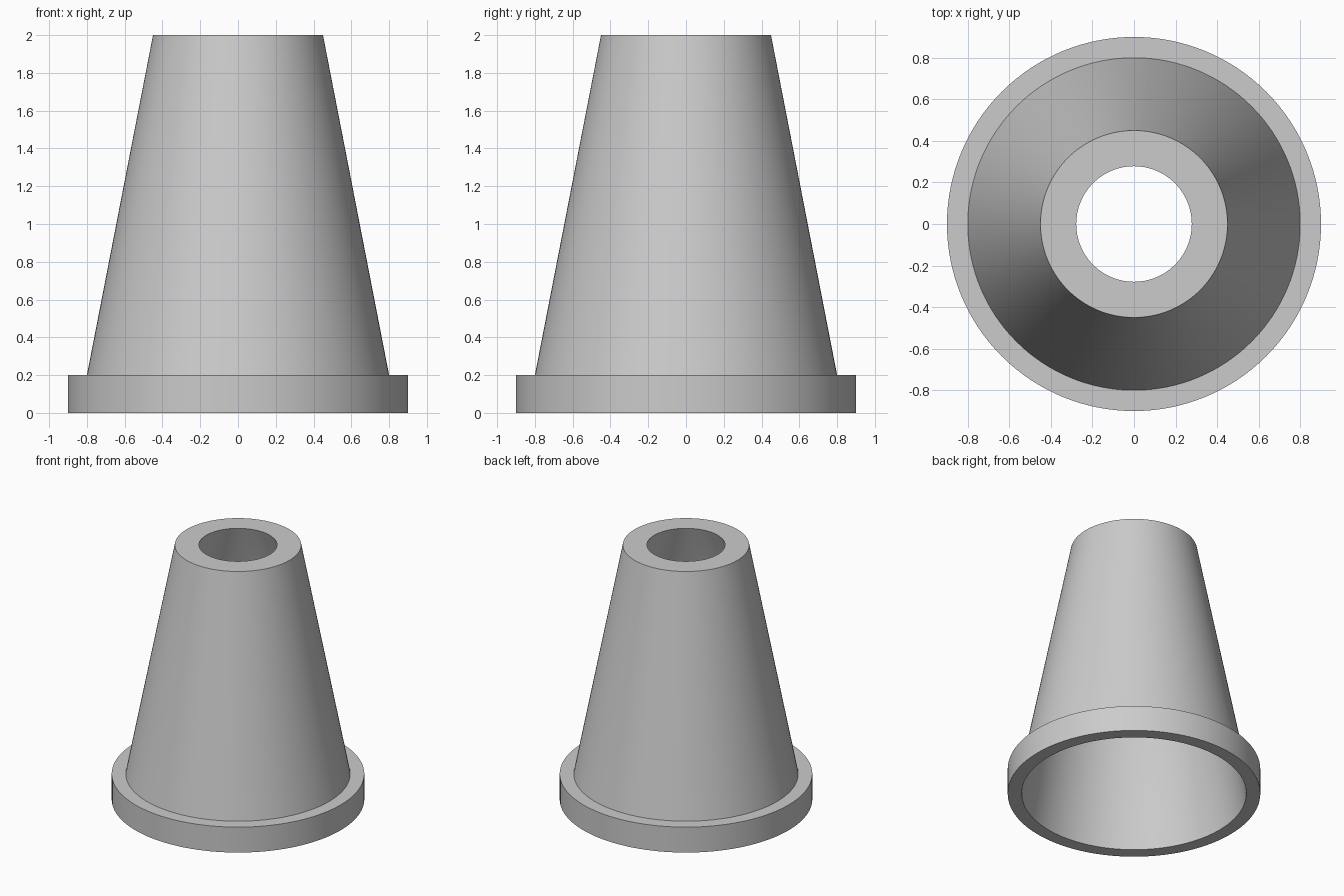
import bpy, bmesh, math

cube = bpy.data.objects.get("Cube")
if cube:
    bpy.data.objects.remove(cube, do_unlink=True)

SEGMENTS = 128

# One plain grey for the whole part
grey = bpy.data.materials.new("plain_grey")
grey.use_nodes = True
colour = (0.6, 0.6, 0.6, 1)
grey.diffuse_color = colour
grey.node_tree.nodes["Principled BSDF"].inputs["Base Color"].default_value = colour


def lathe(name, profile):
    """Revolve a closed (radius, height) profile around the z axis."""
    bm = bmesh.new()
    rings = []
    for i in range(SEGMENTS):
        a = 2 * math.pi * i / SEGMENTS
        rings.append([bm.verts.new((r * math.cos(a), r * math.sin(a), z)) for r, z in profile])
    n = len(profile)
    for i, ring in enumerate(rings):
        following = rings[(i + 1) % SEGMENTS]
        for j in range(n):
            k = (j + 1) % n
            bm.faces.new((ring[j], following[j], following[k], ring[k]))
    bmesh.ops.recalc_face_normals(bm, faces=bm.faces)
    mesh = bpy.data.meshes.new(name)
    bm.to_mesh(mesh)
    bm.free()
    mesh.materials.append(grey)
    obj = bpy.data.objects.new(name, mesh)
    bpy.context.collection.objects.link(obj)
    bpy.ops.object.select_all(action='DESELECT')
    obj.select_set(True)
    bpy.context.view_layer.objects.active = obj
    bpy.ops.object.shade_smooth_by_angle(angle=math.radians(30))
    return obj


# Flange, tapered outer wall, top rim, then the flared hollow inside
lathe("hollow_flanged_cone", [
    (0.9, 0), (0.9, 0.2),
    (0.8, 0.2), (0.45, 2),
    (0.278, 2), (0.643, 1), (0.8, 0),
])
